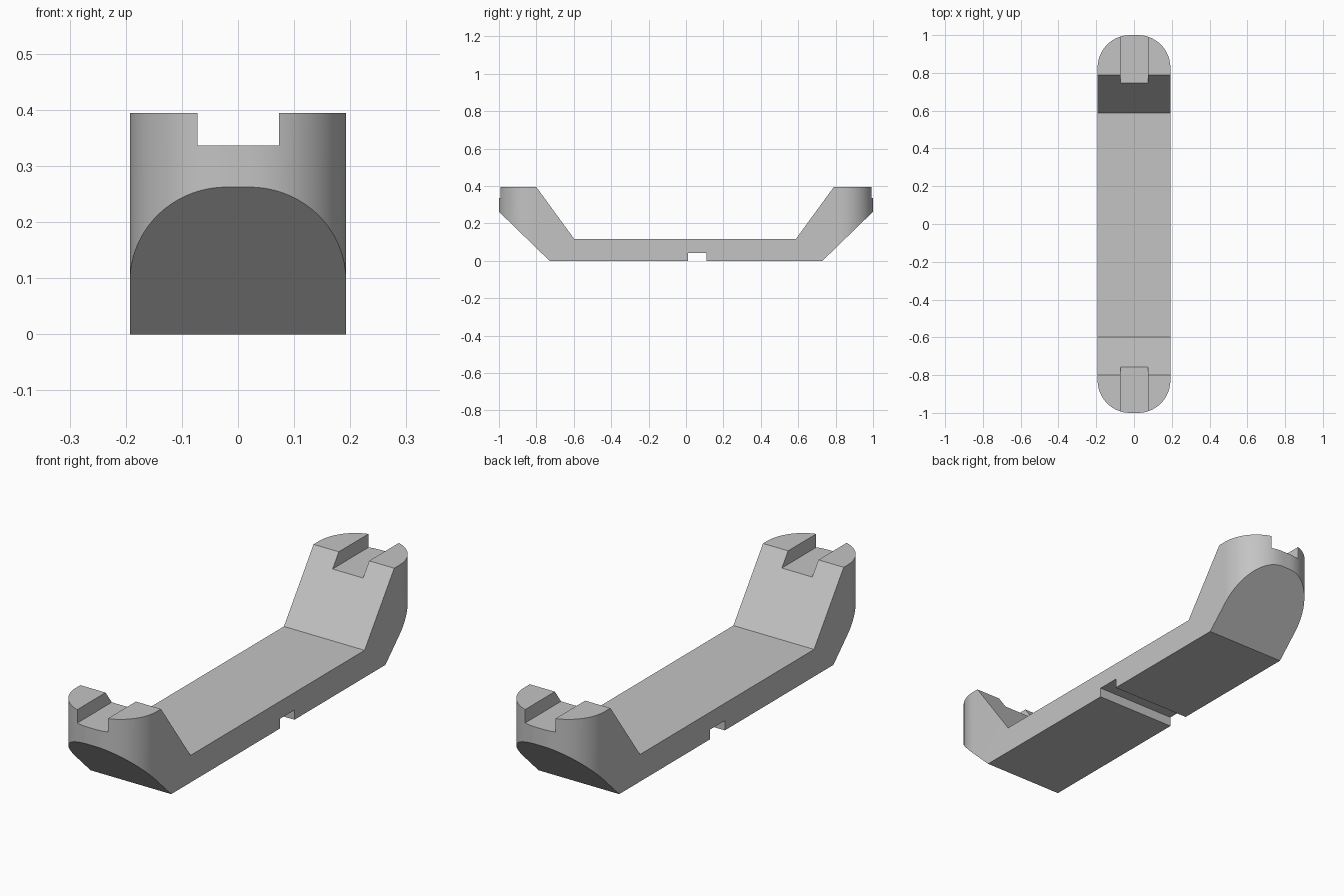
import bpy, bmesh, math
from mathutils import Vector

cube = bpy.data.objects.get("Cube")
if cube:
    bpy.data.objects.remove(cube, do_unlink=True)

HALF_WIDTH, FILLET = 0.1925, 0.172

grey = bpy.data.materials.new("plain_grey")
grey.use_nodes = True
colour = (0.55, 0.55, 0.55, 1)
grey.diffuse_color = colour
grey.node_tree.nodes["Principled BSDF"].inputs["Base Color"].default_value = colour


def prism(name, points, direction):
    """Extrude a closed outline along a direction into a solid."""
    bm = bmesh.new()
    face = bm.faces.new([bm.verts.new(p) for p in points])
    result = bmesh.ops.extrude_face_region(bm, geom=[face])
    verts = [v for v in result["geom"] if isinstance(v, bmesh.types.BMVert)]
    bmesh.ops.translate(bm, verts=verts, vec=Vector(direction))
    bmesh.ops.recalc_face_normals(bm, faces=bm.faces)
    mesh = bpy.data.meshes.new(name)
    bm.to_mesh(mesh)
    bm.free()
    mesh.materials.append(grey)
    obj = bpy.data.objects.new(name, mesh)
    bpy.context.collection.objects.link(obj)
    return obj


def box(name, x0, x1, y0, y1, z0, z1):
    base = [(x0, y0, z0), (x1, y0, z0), (x1, y1, z0), (x0, y1, z0)]
    return prism(name, base, (0, 0, z1 - z0))


def combine(target, cutter, operation):
    """Apply a boolean, then discard the cutter."""
    cutter.hide_render = True
    mod = target.modifiers.new(cutter.name, "BOOLEAN")
    mod.operation, mod.solver, mod.object = operation, "EXACT", cutter
    bpy.context.view_layer.objects.active = target
    bpy.ops.object.modifier_apply(modifier=mod.name)
    bpy.data.objects.remove(cutter, do_unlink=True)


# Bracket body: side profile swept across the width
profile = [(-0.73, 0), (0.73, 0), (1.01, 0.272), (1.01, 0.394), (0.79, 0.394),
           (0.588, 0.117), (-0.598, 0.117), (-0.8, 0.394), (-1.01, 0.394),
           (-1.01, 0.272)]
bracket = prism("bracket_body", [(-0.3, y, z) for y, z in profile], (0.6, 0, 0))

# Rounded ends: trim to a plan outline with filleted corners
outline = []
STEPS = 24
for quarter, (sx, sy) in enumerate([(1, 1), (-1, 1), (-1, -1), (1, -1)]):
    for i in range(STEPS + 1):
        a = math.pi / 2 * (quarter + i / STEPS)
        outline.append((sx * (HALF_WIDTH - FILLET) + FILLET * math.cos(a),
                        sy * (1 - FILLET) + FILLET * math.sin(a), -0.2))
combine(bracket, prism("plan_trim", outline, (0, 0, 1)), "INTERSECT")

# Slots across the raised ends, and the groove underneath
combine(bracket, box("end_slots", -0.072, 0.073, -1.2, 1.2, 0.336, 0.6), "DIFFERENCE")
combine(bracket, box("under_groove", -0.4, 0.4, 0.01, 0.11, -0.1, 0.042), "DIFFERENCE")

# Smooth curved ends, crisp edges elsewhere
bpy.ops.object.select_all(action="DESELECT")
bracket.select_set(True)
bpy.context.view_layer.objects.active = bracket
bpy.ops.object.shade_smooth_by_angle(angle=math.radians(20))
